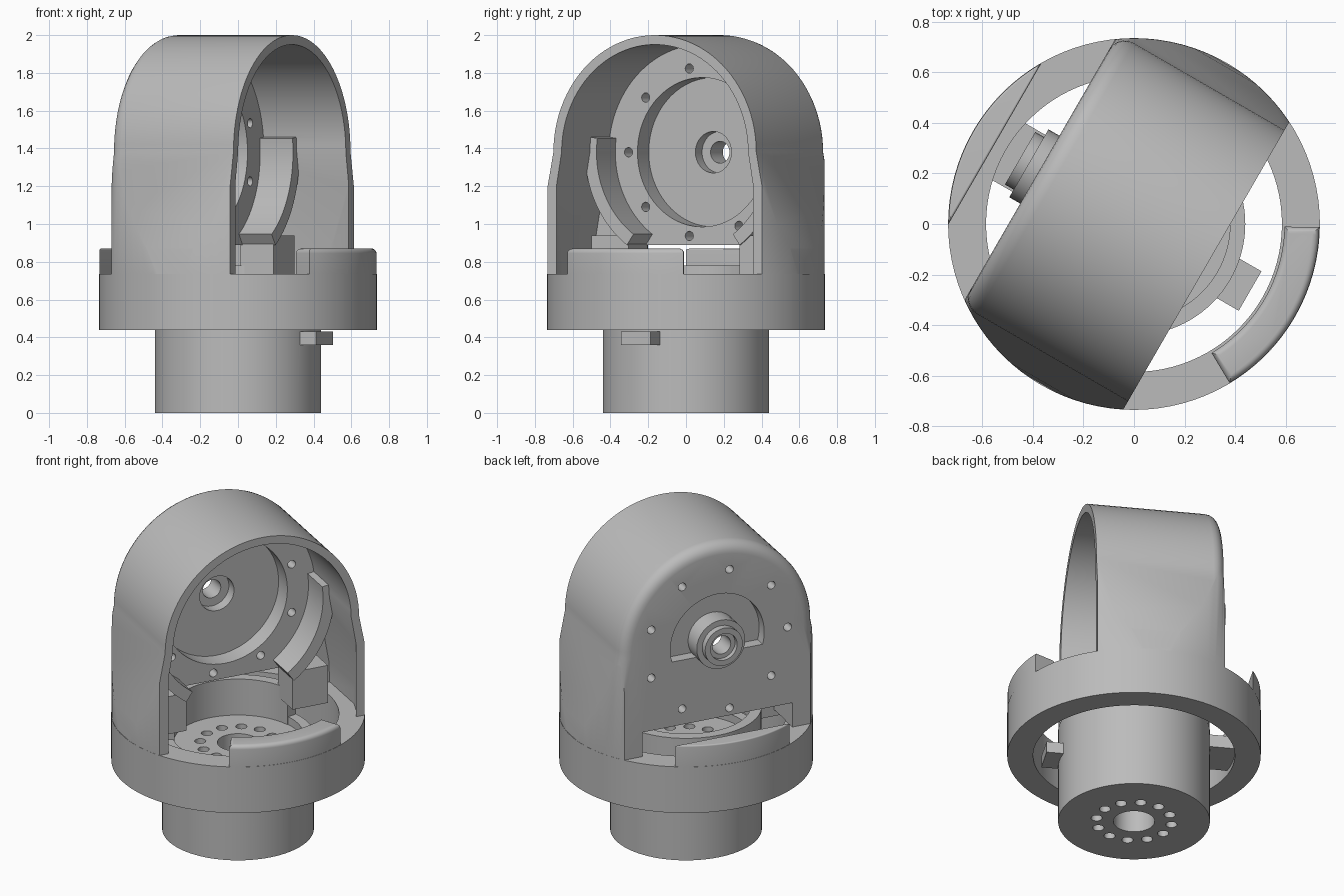
import bpy, bmesh, math
from mathutils import Matrix

cube = bpy.data.objects.get("Cube")
if cube:
    bpy.data.objects.remove(cube, do_unlink=True)

AXLE = 1.38          # height of the joint axis
BACK, OPEN = -0.43, 0.33   # housing ends along the joint axis
RIM = 0.735          # outer radius of the collar


def arc(r, a0, a1, n=32, cy=0.0):
    """Points on an arc, degrees."""
    angles = [math.radians(a0 + (a1 - a0) * i / n) for i in range(n + 1)]
    return [(r * math.cos(a), cy + r * math.sin(a)) for a in angles]


def circle(r, n=96, cx=0.0, cy=0.0):
    return [(x + cx, y + cy) for x, y in arc(r, 0, 360, n)[:-1]]


def band(r0, r1, a0, a1, n=24, cy=0.0):
    return arc(r1, a0, a1, n, cy) + arc(r0, a1, a0, n, cy)


def rect(x0, x1, y0, y1):
    return [(x0, y0), (x1, y0), (x1, y1), (x0, y1)]


def prism(name, points, axis, h0, h1, bevel_at=None, bevel=0.0):
    """Extrude a profile along X (profile in YZ) or Z (profile in XY)."""
    bm = bmesh.new()
    place = (lambda p, h: (h, p[0], p[1])) if axis == 'X' else (lambda p, h: (p[0], p[1], h))
    low = [bm.verts.new(place(p, h0)) for p in points]
    high = [bm.verts.new(place(p, h1)) for p in points]
    bm.faces.new(low)
    bm.faces.new(high)
    for i in range(len(points)):
        j = (i + 1) % len(points)
        bm.faces.new((low[i], low[j], high[j], high[i]))
    bmesh.ops.recalc_face_normals(bm, faces=bm.faces[:])
    if bevel_at is not None:
        k = 0 if axis == 'X' else 2
        edges = [e for e in bm.edges if all(abs(v.co[k] - bevel_at) < 1e-5 for v in e.verts)]
        bmesh.ops.bevel(bm, geom=edges, offset=bevel, segments=5, profile=0.5,
                        affect='EDGES', clamp_overlap=True)
    mesh = bpy.data.meshes.new(name)
    bm.to_mesh(mesh)
    bm.free()
    obj = bpy.data.objects.new(name, mesh)
    bpy.context.scene.collection.objects.link(obj)
    return obj


def combine(obj, other, operation):
    """Apply a boolean and discard the helper."""
    mod = obj.modifiers.new("bool", 'BOOLEAN')
    mod.operation, mod.solver, mod.object = operation, 'EXACT', other
    bpy.context.view_layer.update()
    graph = bpy.context.evaluated_depsgraph_get()
    mesh = bpy.data.meshes.new_from_object(obj.evaluated_get(graph))
    obj.modifiers.clear()
    obj.data = mesh
    bpy.data.objects.remove(other, do_unlink=True)


def cut(obj, points, axis, h0, h1):
    combine(obj, prism("cutter", points, axis, h0, h1), 'DIFFERENCE')


def add(obj, points, axis, h0, h1, bevel_at=None, bevel=0.0):
    combine(obj, prism("addition", points, axis, h0, h1, bevel_at, bevel), 'UNION')


def arch(radius, hip, foot, bottom):
    """Round-topped profile that widens towards its feet."""
    return ([(-foot, bottom), (foot, bottom), (hip, 0.87)]
            + arc(radius, 0, 180, 48, AXLE) + [(-hip, 0.87)])


grey = bpy.data.materials.new("machined_grey")
grey.use_nodes = True
colour = (0.5, 0.5, 0.5, 1.0)
grey.diffuse_color = colour
grey.node_tree.nodes["Principled BSDF"].inputs["Base Color"].default_value = colour


def finish(obj):
    """Colour, turn to the joint direction and smooth."""
    obj.data.materials.clear()
    obj.data.materials.append(grey)
    for face in obj.data.polygons:
        face.material_index = 0
    obj.data.transform(Matrix.Rotation(math.radians(-30), 4, 'Z'))
    bpy.ops.object.select_all(action='DESELECT')
    obj.select_set(True)
    bpy.context.view_layer.objects.active = obj
    bpy.ops.object.shade_smooth_by_angle(angle=math.radians(30))


# Arched housing, rounded at the back and trimmed to the collar
housing = prism("arched_housing", arch(0.62, 0.72, 0.74, 0.6), 'X', BACK, OPEN, BACK, 0.07)
combine(housing, prism("trim", circle(RIM - 0.001), 'Z', 0.3, 2.5), 'INTERSECT')

# Hollow interior and the gap below the back plate
cavity = prism("cavity", arch(0.57, 0.66, 0.68, 0.4), 'X', -0.17, 0.9)
combine(cavity, prism("trim", circle(0.685), 'Z', 0.3, 2.5), 'INTERSECT')
combine(housing, cavity, 'DIFFERENCE')
cut(housing, rect(-0.48, 0.48, 0.4, 0.89), 'X', -0.9, 0.0)
cut(housing, circle(0.585), 'Z', 0.3, 0.74)

# Round bearing seat inside, half-round pocket outside
cut(housing, circle(0.395, 96, 0, AXLE), 'X', -0.29, 0.1)
cut(housing, arc(0.3, -15, 195, 40, AXLE), 'X', -0.7, -0.36)

# Hub with its stepped bore
add(housing, circle(0.155, 32, 0, AXLE), 'X', -0.48, -0.31)
add(housing, circle(0.12, 32, 0, AXLE), 'X', -0.52, -0.32)
cut(housing, circle(0.085, 32, 0, AXLE), 'X', -0.6, -0.49)
cut(housing, circle(0.11, 32, 0, AXLE), 'X', -0.36, -0.2)
cut(housing, circle(0.058, 32, 0, AXLE), 'X', -0.9, 0.0)

# Bolt circle in the back plate
for i in range(9):
    a = math.radians(90 + 40 * i + 10)
    cut(housing, circle(0.025, 16, 0.45 * math.cos(a), AXLE + 0.45 * math.sin(a)), 'X', -0.6, -0.1)

# Curved inner ribs and their feet
for a0, a1, side in ((-55, 8, 1), (172, 235, -1)):
    add(housing, band(0.53, 0.6, a0, a1, 24, AXLE), 'X', -0.21, 0.03)
    ys = sorted((0.34 * side, 0.565 * side))
    add(housing, rect(ys[0], ys[1], 0.7, 0.94), 'X', -0.18, 0.02)

# Collar ring with a raised rounded lip in front and a trimmed one behind
collar = prism("collar", circle(RIM), 'Z', 0.44, 0.735)
cut(collar, circle(0.585), 'Z', 0.3, 0.9)
combine(housing, collar, 'UNION')
add(housing, band(0.595, RIM - 0.002, -29, 29), 'Z', 0.6, 0.87, 0.87, 0.05)
add(housing, arc(RIM - 0.002, 150, 210, 24), 'Z', 0.6, 0.87, 0.87, 0.015)
finish(housing)

# Base cylinder with a sunken top, back wall and stop tabs
base = prism("base_cylinder", circle(0.44), 'Z', 0, 0.6)
cut(base, circle(0.38), 'Z', 0.55, 0.8)
add(base, band(0.375, 0.439, 105, 255), 'Z', 0.5, 0.78)
add(base, rect(0.4, 0.53, -0.09, 0.09), 'Z', 0.36, 0.43)
add(base, rect(-0.587, -0.4, -0.13, 0.13), 'Z', 0.47, 0.55)
cut(base, circle(0.12, 40), 'Z', -0.2, 1.0)
for i in range(12):
    a = math.radians(30 * i)
    cut(base, circle(0.033, 16, 0.22 * math.cos(a), 0.22 * math.sin(a)), 'Z', -0.2, 1.0)
finish(base)
